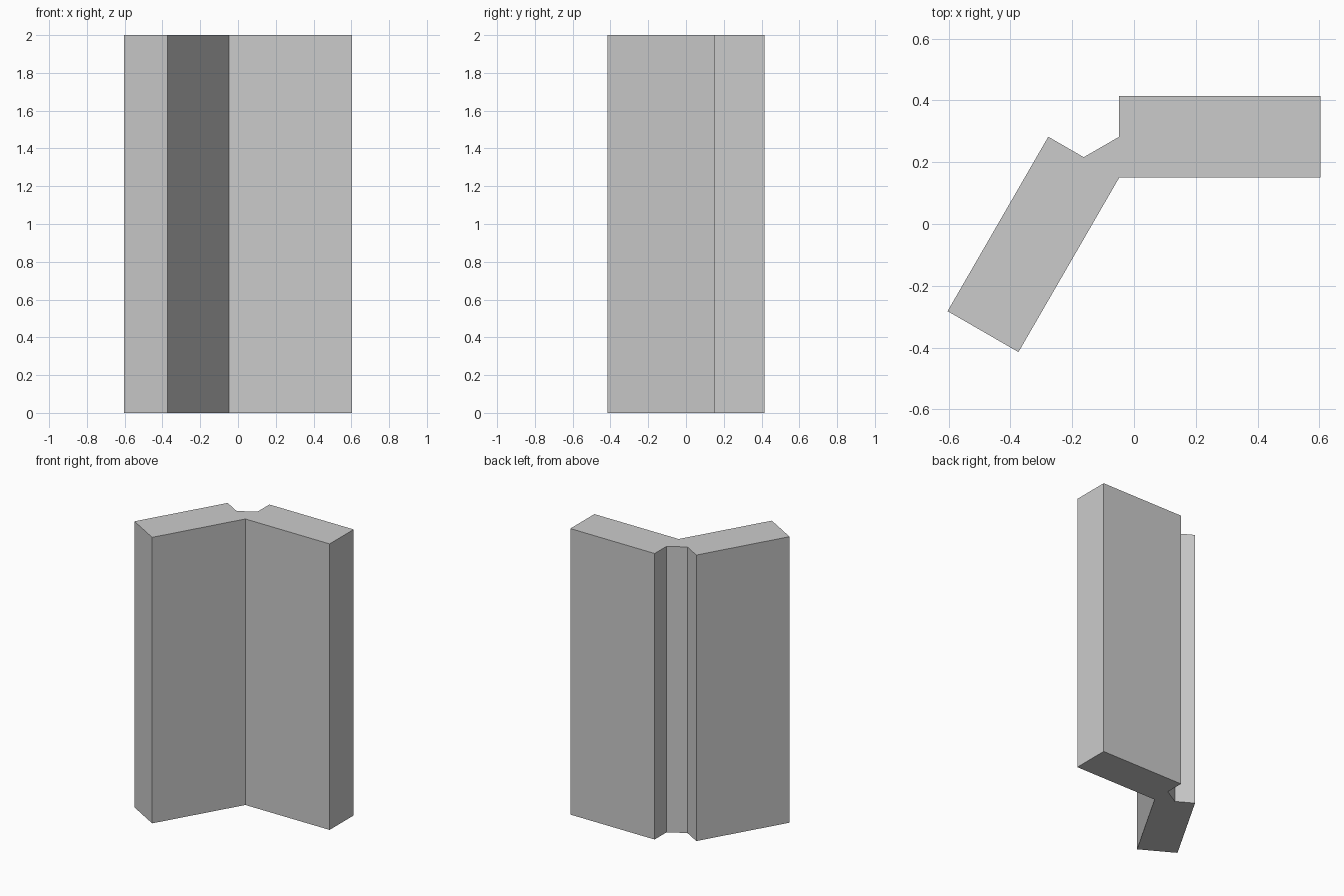
import bpy, bmesh
from mathutils import Vector

if "Cube" in bpy.data.objects:
    bpy.data.objects.remove(bpy.data.objects["Cube"])

HEIGHT = 2.0
WIDTH, LENGTH = 0.265, 0.652
corner = Vector((-0.048, 0.15))          # inner corner where both arms meet
dir_a, out_a = Vector((1, 0)), Vector((0, 1))
dir_b, out_b = Vector((-0.5, -0.75 ** 0.5)), Vector((-0.75 ** 0.5, 0.5))


def arm(direction, outward):
    """Inner end, outer end, outer shoulder and notch start of one arm."""
    end = corner + direction * LENGTH
    return [end, end + outward * WIDTH, corner + outward * WIDTH,
            corner + outward * WIDTH / 2]


# Cross-section: two arms at 120 degrees with a notch behind the joint
a, b = arm(dir_a, out_a), arm(dir_b, out_b)
notch = corner + out_b * WIDTH / 2
profile = [corner] + a + [notch] + [b[2], b[1], b[0]]

# Extrude the cross-section into the upright post
bm = bmesh.new()
base = bm.faces.new([bm.verts.new((p.x, p.y, 0)) for p in profile])
top = bmesh.ops.extrude_face_region(bm, geom=[base], use_keep_orig=True)
verts = [v for v in top["geom"] if isinstance(v, bmesh.types.BMVert)]
bmesh.ops.translate(bm, verts=verts, vec=(0, 0, HEIGHT))
bmesh.ops.recalc_face_normals(bm, faces=bm.faces)
mesh = bpy.data.meshes.new("angled_corner_post")
bm.to_mesh(mesh)
bm.free()
bpy.context.collection.objects.link(bpy.data.objects.new("angled_corner_post", mesh))
